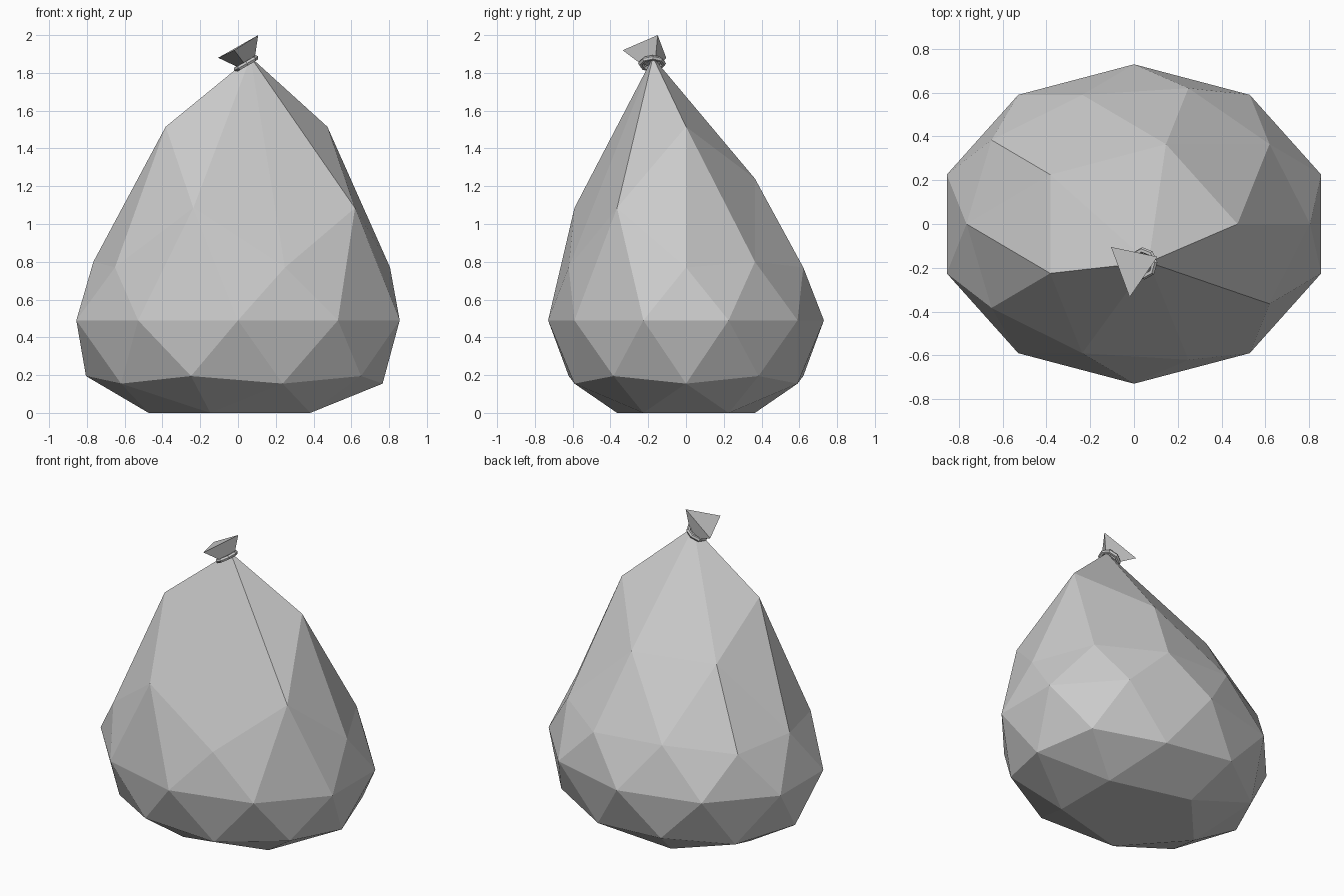
import bpy, bmesh, math
from mathutils import Vector

if "Cube" in bpy.data.objects:
    bpy.data.objects.remove(bpy.data.objects["Cube"])


def finish(name, bm):
    bmesh.ops.recalc_face_normals(bm, faces=bm.faces)
    mesh = bpy.data.meshes.new(name)
    bm.to_mesh(mesh)
    bm.free()
    ob = bpy.data.objects.new(name, mesh)
    bpy.context.collection.objects.link(ob)
    return ob


APEX = Vector((0.067, -0.175, 1.883))
KNOT = Vector((0.043, -0.18, 1.85))
FLARE = [Vector((-0.105, -0.105, 1.88)), Vector((0.107, -0.15, 2.0)), Vector((-0.02, -0.335, 1.92))]
AXIS = (FLARE[2] - FLARE[0]).cross(FLARE[1] - FLARE[0]).normalized()
if AXIS.z < 0:
    AXIS.negate()

# Sack: icosphere squashed at the base and pulled up to an off-centre apex
bm = bmesh.new()
bmesh.ops.create_icosphere(bm, subdivisions=2, radius=1)
LEVELS = [(-1, 0), (-0.851, 0), (-0.526, 0.155), (-0.447, 0.195), (0, 0.49), (0.447, 0.77), (0.526, 0.8), (0.851, 1.24)]
for v in bm.verts:
    h, ang = v.co.z, math.degrees(math.atan2(v.co.y, v.co.x))
    z = min(LEVELS, key=lambda l: abs(l[0] - h))[1]
    if h > 0.95 or (h > 0.8 and abs(ang + 72) < 5):
        v.co = APEX
        continue
    if z == 1.24 and (abs(ang) < 5 or abs(ang + 144) < 5):
        z = 1.515                      # raised shoulders
    if z == 0.8 and (abs(ang + 36) < 5 or abs(ang + 108) < 5):
        z = 1.085                      # stretched front folds
    v.co = (v.co.x * 0.9, v.co.y * 0.73, z)
bmesh.ops.remove_doubles(bm, verts=bm.verts, dist=0.001)
finish("sack", bm)

# Flared tuft above the tie
bm = bmesh.new()
mid = sum(FLARE, Vector()) / 3
top = [bm.verts.new(p) for p in FLARE]
low = [bm.verts.new(KNOT + (p - mid) * 0.4) for p in FLARE]
bm.faces.new(top)
bm.faces.new(low)
for i in range(3):
    j = (i + 1) % 3
    bm.faces.new((top[i], top[j], low[j], low[i]))
finish("tuft", bm)

# Tie ring around the neck
bpy.ops.mesh.primitive_torus_add(major_segments=8, minor_segments=6, major_radius=0.06, minor_radius=0.014,
                                 location=KNOT, rotation=AXIS.to_track_quat('Z', 'Y').to_euler())
bpy.context.object.name = "tie_ring"
